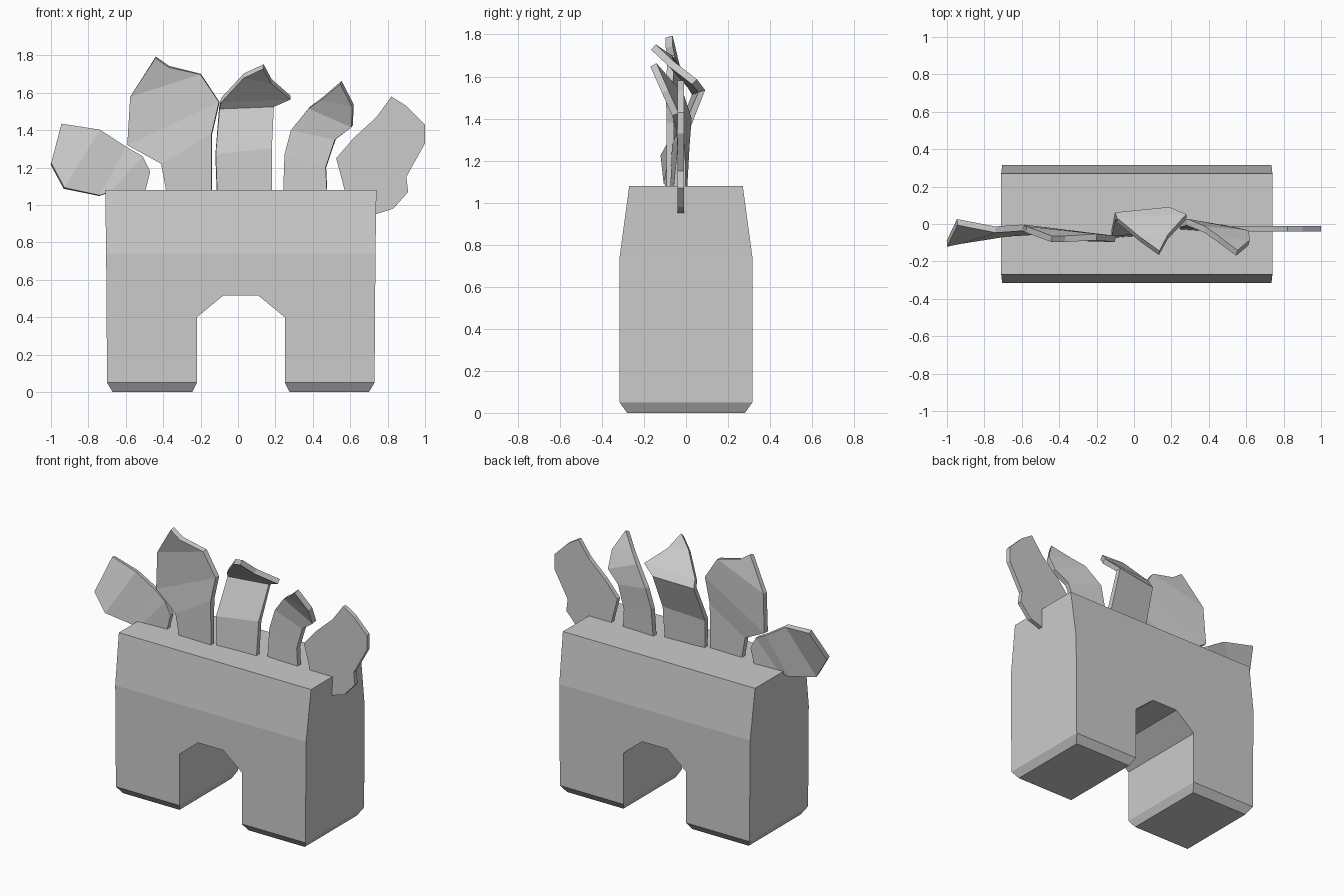
import bpy, bmesh

stone = bpy.data.materials.new("plain grey")
stone.diffuse_color = (0.6, 0.6, 0.6, 1)


def make_object(name, verts, faces):
    mesh = bpy.data.meshes.new(name)
    bm = bmesh.new()
    vs = [bm.verts.new(v) for v in verts]
    for f in faces:
        bm.faces.new([vs[i] for i in f])
    bmesh.ops.recalc_face_normals(bm, faces=bm.faces)
    bm.to_mesh(mesh)
    bm.free()
    mesh.materials.append(stone)
    obj = bpy.data.objects.new(name, mesh)
    bpy.context.collection.objects.link(obj)
    return obj


def plate(name, rows, tip=None, thick=0.034):
    """Bent plate: each row is a left and a right edge point, tip closes it."""
    verts = [p for row in rows for p in row]
    faces = [(2 * i, 2 * i + 1, 2 * i + 3, 2 * i + 2) for i in range(len(rows) - 1)]
    if tip:
        verts.append(tip)
        n = len(verts) - 1
        faces.append((n - 2, n - 1, n))
    obj = make_object(name, verts, faces)
    mod = obj.modifiers.new("thickness", 'SOLIDIFY')
    mod.thickness = thick
    mod.offset = 0


# Arched block: outline of (x, z, half depth), with chamfered feet and narrowed top
outline = [(-.67, 0, .28), (-.70, .05, .316), (-.705, .74, .316), (-.71, 1.08, .27),
           (.74, 1.08, .27), (.735, .74, .316), (.73, .05, .316), (.70, 0, .28),
           (.275, 0, .28), (.25, .05, .316), (.25, .40, .316), (.11, .515, .316),
           (-.08, .515, .316), (-.22, .40, .316), (-.22, .05, .316), (-.245, 0, .28)]
n = len(outline)
bands = [(0, 1, 14, 15), (6, 7, 8, 9), (1, 2, 5, 6, 9, 10, 11, 12, 13, 14), (2, 3, 4, 5)]
verts = [(x, -d, z) for x, z, d in outline] + [(x, d, z) for x, z, d in outline]
faces = [(i, (i + 1) % n, (i + 1) % n + n, i + n) for i in range(n)]
faces += bands + [tuple(i + n for i in b) for b in bands]
make_object("arched_block", verts, faces)

# Leaf plates along the top, left to right
plate("leaf_far_left", [
    ((-.50, -.04, 1.06), (-.47, -.04, 1.18)),
    ((-.68, -.05, 1.07), (-.51, -.04, 1.26)),
    ((-.74, -.06, 1.05), (-.60, -.02, 1.31)),
    ((-.93, -.09, 1.09), (-.74, -.03, 1.40)),
    ((-1.0, -.105, 1.22), (-.945, .01, 1.43))])

plate("leaf_left", [
    ((-.37, -.07, 1.0), (-.14, -.075, 1.0)),
    ((-.41, -.07, 1.22), (-.14, -.075, 1.38)),
    ((-.59, -.02, 1.32), (-.10, -.08, 1.55)),
    ((-.575, -.03, 1.58), (-.20, -.07, 1.70)),
    ((-.44, -.08, 1.79), (-.37, -.08, 1.74))])

plate("leaf_centre", [
    ((-.11, -.06, 1.0), (.18, -.05, 1.0)),
    ((-.12, -.05, 1.27), (.18, -.02, 1.30)),
    ((-.10, .045, 1.515), (.19, .075, 1.53)),
    ((-.09, .02, 1.56), (.28, .04, 1.575)),
    ((.03, -.08, 1.69), (.18, -.07, 1.66))], tip=(.135, -.155, 1.74))

plate("leaf_right", [
    ((.24, -.015, 1.0), (.48, -.02, 1.0)),
    ((.25, 0, 1.27), (.47, -.02, 1.20)),
    ((.285, .01, 1.40), (.52, -.03, 1.35)),
    ((.38, -.03, 1.52), (.61, -.05, 1.42)),
    ((.45, -.08, 1.57), (.615, -.10, 1.53))], tip=(.55, -.155, 1.655))

plate("leaf_far_right", [
    ((.70, -.025, .94), (.83, -.025, .98)),
    ((.57, -.025, 1.08), (.91, -.025, 1.07)),
    ((.525, -.025, 1.25), (.90, -.025, 1.15)),
    ((.62, -.025, 1.36), (1.0, -.025, 1.33)),
    ((.74, -.025, 1.47), (1.0, -.025, 1.43)),
    ((.82, -.025, 1.58), (.90, -.025, 1.53))], thick=0.03)
